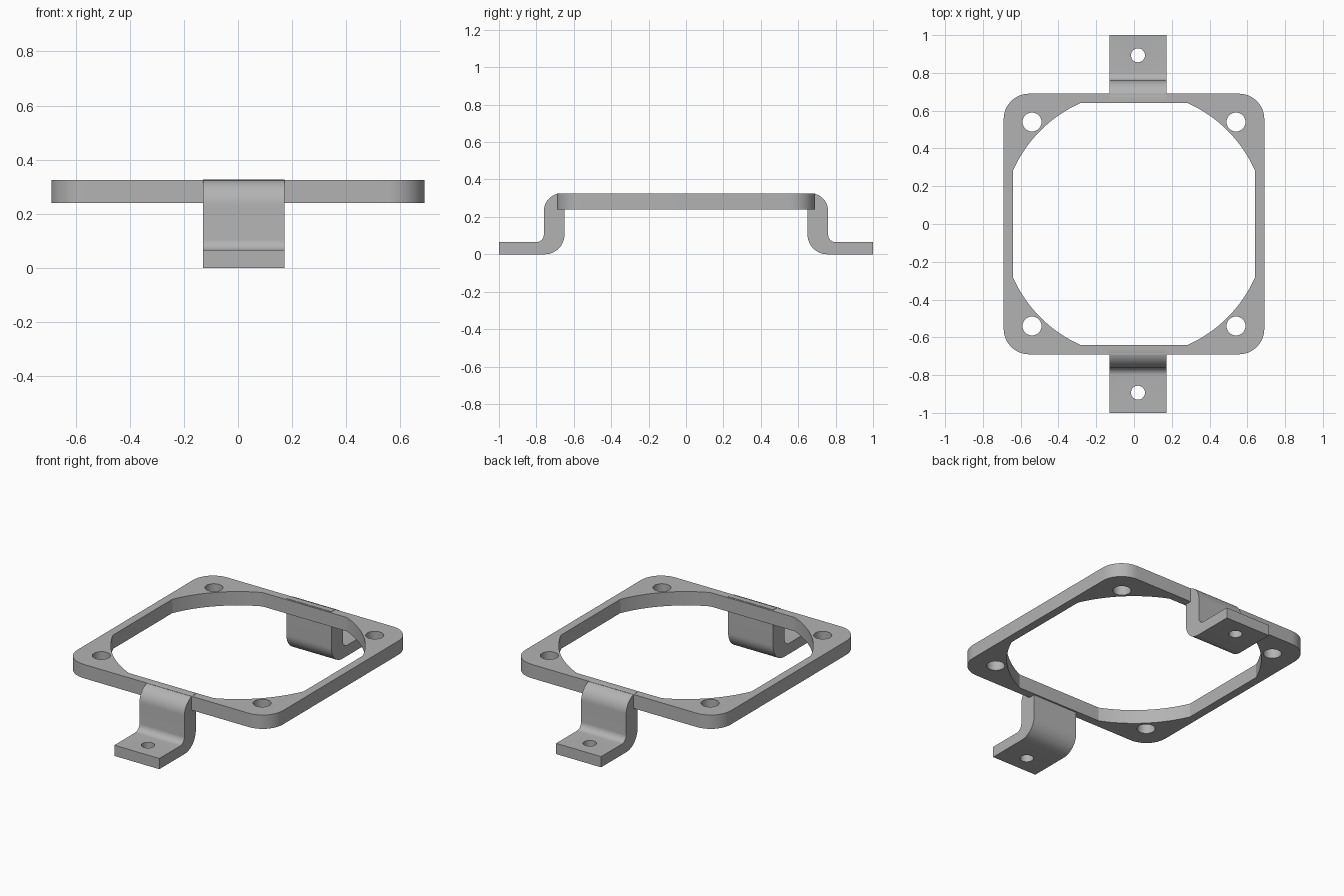
import bpy, bmesh
from math import sin, cos, pi, radians, sqrt, acos

cube = bpy.data.objects.get("Cube")
if cube:
    bpy.data.objects.remove(cube, do_unlink=True)

steel = bpy.data.materials.new("plain grey")
steel.use_nodes = True
GREY = (0.45, 0.45, 0.45, 1)
steel.diffuse_color = GREY
steel.node_tree.nodes["Principled BSDF"].inputs["Base Color"].default_value = GREY


def arc(cx, cy, r, start, end, steps=12):
    """Points on an arc, angles in degrees."""
    angles = [radians(start + (end - start) * i / steps) for i in range(steps + 1)]
    return [(cx + r * cos(a), cy + r * sin(a)) for a in angles]


def prism(name, outline, low, high, place):
    """Extrude a closed outline; place maps (u, v, depth) to x, y, z."""
    bm = bmesh.new()
    rings = [[bm.verts.new(place(u, v, d)) for u, v in outline] for d in (low, high)]
    bm.faces.new(rings[0])
    bm.faces.new(rings[1])
    n = len(outline)
    for i in range(n):
        j = (i + 1) % n
        bm.faces.new((rings[0][i], rings[0][j], rings[1][j], rings[1][i]))
    bmesh.ops.recalc_face_normals(bm, faces=bm.faces)
    mesh = bpy.data.meshes.new(name)
    bm.to_mesh(mesh)
    bm.free()
    mesh.materials.append(steel)
    obj = bpy.data.objects.new(name, mesh)
    bpy.context.collection.objects.link(obj)
    return obj


def select(obj):
    bpy.ops.object.select_all(action='DESELECT')
    obj.select_set(True)
    bpy.context.view_layer.objects.active = obj


def cut(obj, outline):
    """Cut an upright hole of the given outline through an object."""
    cutter = prism("cutter", outline, -0.5, 1, upright)
    cutter.hide_render = True
    mod = obj.modifiers.new("hole", 'BOOLEAN')
    mod.operation = 'DIFFERENCE'
    mod.solver = 'EXACT'
    mod.object = cutter
    select(obj)
    bpy.ops.object.modifier_apply(modifier=mod.name)
    bpy.data.objects.remove(cutter, do_unlink=True)


def circle(x, y, r):
    return arc(x, y, r, 0, 360, 32)[:-1]


def smooth(obj):
    select(obj)
    bpy.ops.object.shade_smooth_by_angle(angle=radians(20))


def upright(u, v, d):
    return (u, v, d)


# Rounded square mounting frame
HALF, ROUND = 0.69, 0.135
corner = HALF - ROUND
outline = []
for k, (sx, sy) in enumerate(((1, 1), (-1, 1), (-1, -1), (1, -1))):
    outline += arc(sx * corner, sy * corner, ROUND, 90 * k, 90 * k + 90)
frame = prism("mounting_frame", outline, 0.24, 0.324, upright)

# Central opening: a circle trimmed flat on four sides
FLAT, RADIUS = 0.64, 0.70
trim = acos(FLAT / RADIUS) * 180 / pi
opening = []
for k in range(4):
    opening += arc(0, 0, RADIUS, 90 * k + trim, 90 * k + 90 - trim, 16)
cut(frame, opening)

# Screw holes in the corners
for sx in (-1, 1):
    for sy in (-1, 1):
        cut(frame, circle(sx * 0.54, sy * 0.54, 0.05))
smooth(frame)

# Bent brackets at front and back
profile = [(1, 0.065), (1, 0)]
profile += arc(0.755, 0.105, 0.105, 270, 180)
profile += arc(0.665, 0.231, 0.095, 90, 0)
profile += arc(0.80, 0.105, 0.04, 180, 270, 8)
profile.insert(profile.index((1, 0)) + 14, (0.65, 0.326))
for name, side in (("front_bracket", -1), ("back_bracket", 1)):
    bracket = prism(name, profile, -0.13, 0.172,
                    lambda u, v, d, s=side: (d, s * u, v))
    cut(bracket, circle(0.021, side * 0.893, 0.037))
    smooth(bracket)
